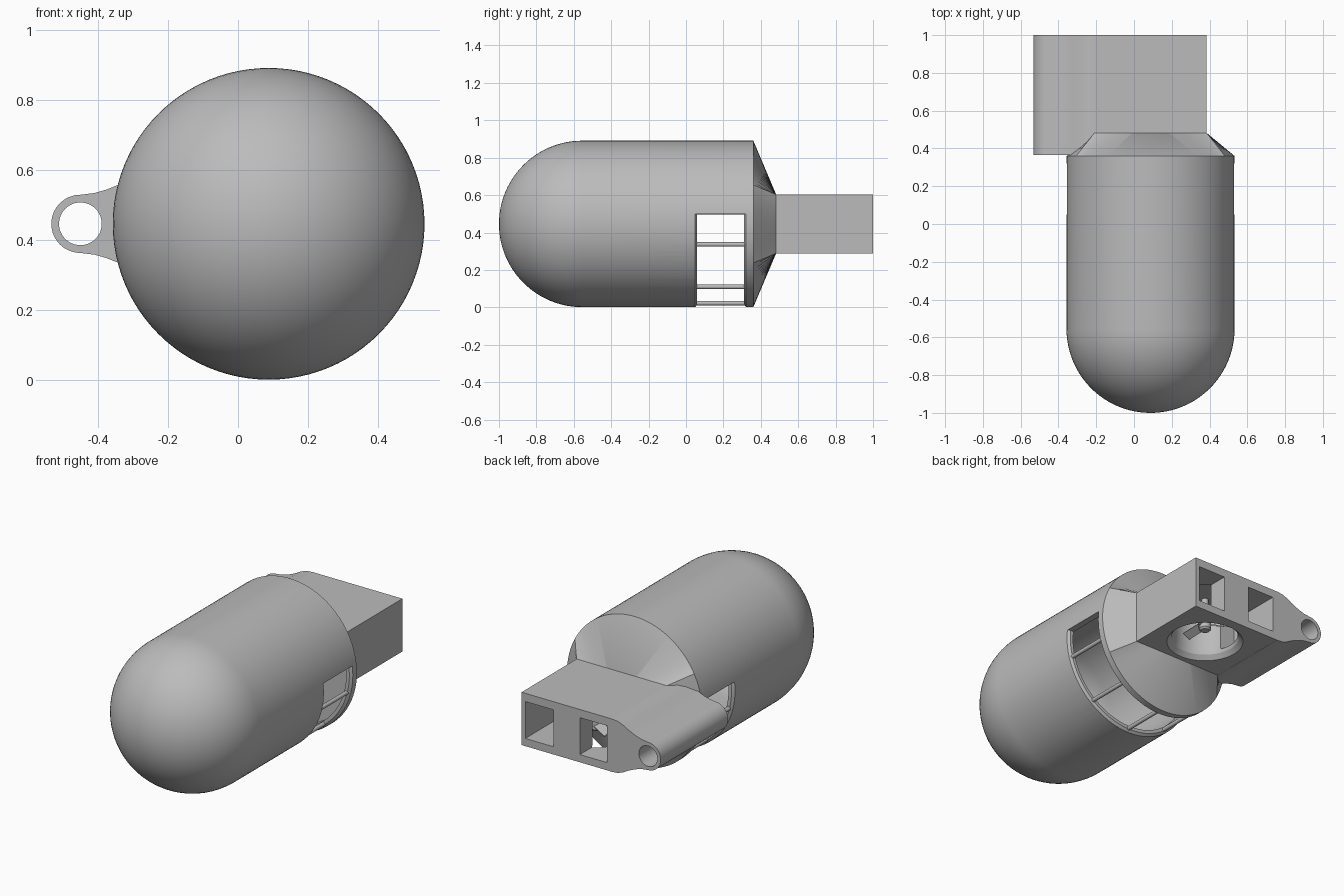
import bpy, bmesh
from math import sin, cos, pi, radians, atan2
from mathutils import Matrix

cube = bpy.data.objects.get("Cube")
if cube:
    bpy.data.objects.remove(cube, do_unlink=True)

CX, CZ, R = 0.0875, 0.446, 0.445          # body axis and radius
FAN_Y = 0.725
BOX_X, BOX_Z = (-0.21, 0.385), (0.289, 0.604)

grey = bpy.data.materials.new("plain_grey")
grey.use_nodes = True
grey.diffuse_color = (0.5, 0.5, 0.5, 1)
grey.node_tree.nodes["Principled BSDF"].inputs["Base Color"].default_value = (0.5, 0.5, 0.5, 1)


def finish(name, bm):
    bmesh.ops.remove_doubles(bm, verts=bm.verts, dist=1e-5)
    bmesh.ops.recalc_face_normals(bm, faces=bm.faces)
    mesh = bpy.data.meshes.new(name)
    bm.to_mesh(mesh)
    bm.free()
    mesh.materials.append(grey)
    obj = bpy.data.objects.new(name, mesh)
    bpy.context.collection.objects.link(obj)
    return obj


def around_y(r, h, a):
    return (CX + r * cos(a), h, CZ + r * sin(a))


def around_z(r, h, a):
    return (CX + r * cos(a), FAN_Y + r * sin(a), h)


def lathe(name, profile, place=around_y, steps=96, start=0, sweep=2 * pi):
    """Revolve a profile; a partial sweep closes the profile and caps its ends."""
    bm = bmesh.new()
    partial = sweep < 2 * pi - 0.01
    rings = [[bm.verts.new(place(r, h, start + sweep * i / steps)) for r, h in profile]
             for i in range(steps + partial)]
    n = len(profile)
    for i in range(steps):
        a, b = rings[i], rings[(i + 1) % len(rings)]
        for j in range(n if partial else n - 1):
            k = (j + 1) % n
            bm.faces.new((a[j], a[k], b[k], b[j]))
    if partial:
        bm.faces.new(rings[0])
        bm.faces.new(rings[-1])
    return finish(name, bm)


def extrude_y(name, outline, y0, y1):
    bm = bmesh.new()
    a = [bm.verts.new((x, y0, z)) for x, z in outline]
    b = [bm.verts.new((x, y1, z)) for x, z in outline]
    bm.faces.new(a)
    bm.faces.new(b)
    for i in range(len(a)):
        k = (i + 1) % len(a)
        bm.faces.new((a[i], a[k], b[k], b[i]))
    return finish(name, bm)


def block(name, xs, ys, zs):
    return extrude_y(name, [(xs[0], zs[0]), (xs[1], zs[0]), (xs[1], zs[1]), (xs[0], zs[1])], *ys)


def circle(x, z, r, a0=0, a1=2 * pi, n=48):
    return [(x + r * cos(a0 + (a1 - a0) * i / n), z + r * sin(a0 + (a1 - a0) * i / n)) for i in range(n)]


def cut(obj, *cutters):
    bpy.context.view_layer.objects.active = obj
    for c in cutters:
        c.hide_render = True
        mod = obj.modifiers.new("cut", 'BOOLEAN')
        mod.operation, mod.solver, mod.object = 'DIFFERENCE', 'EXACT', c
        bpy.ops.object.modifier_apply(modifier=mod.name)
        bpy.data.objects.remove(c, do_unlink=True)


parts = []

# Hollow capsule with a domed nose
INNER, DOME_Y = 0.41, -0.555
arc = [i * pi / 48 for i in range(25)]
profile = [(R * sin(t), DOME_Y - R * cos(t)) for t in arc] + [(R, 0.36), (INNER, 0.36)]
profile += [(INNER * sin(t), DOME_Y - INNER * cos(t)) for t in reversed(arc)]
body = lathe("capsule_body", profile)

# Intake window around the lower half, flared outwards
window = lathe("window_cutter", [(0.3, 0.06), (0.43, 0.06), (0.46, 0.037),
                                 (0.46, 0.333), (0.43, 0.31), (0.3, 0.31)],
               start=radians(-187), sweep=radians(194))
cut(body, window)
parts.append(body)

# Guard bars across the window
for i in range(5):
    a = radians(-15 - 37.5 * i)
    x, _, z = around_y(0.424, 0, a)
    parts.append(extrude_y(f"guard_bar_{i + 1}", circle(x, z, 0.012, n=16), 0.04, 0.33))

# Transition from the round body to the square housing
half_x, half_z = (BOX_X[1] - BOX_X[0]) / 2, (BOX_Z[1] - BOX_Z[0]) / 2
angles = [2 * pi * i / 96 for i in range(96)]
angles += [atan2(sz * half_z, sx * half_x) % (2 * pi) for sx in (-1, 1) for sz in (-1, 1)]
bm = bmesh.new()
ring, rect = [], []
for a in sorted(angles):
    reach = min(half_x / max(abs(cos(a)), 1e-6), half_z / max(abs(sin(a)), 1e-6))
    ring.append(bm.verts.new(around_y(R, 0.36, a)))
    rect.append(bm.verts.new(around_y(reach, 0.482, a)))
for i in range(len(ring)):
    k = (i + 1) % len(ring)
    bm.faces.new((ring[i], ring[k], rect[k], rect[i]))
bm.faces.new(ring)
bm.faces.new(rect)
parts.append(finish("tail_transition", bm))

# Fan housing with two rear outlets and a flared round opening below
housing = block("fan_housing", BOX_X, (0.475, 1.0), BOX_Z)
well = lathe("well_cutter", [(0, 0.25), (0.24, 0.25), (0.215, 0.288), (0.19, 0.315),
                             (0.18, 0.35), (0.18, 0.56), (0, 0.56)], around_z, 64)
outlets = [block("outlet_cutter", xs, (0.66, 1.1), (0.335, 0.555))
           for xs in ((0.175, 0.36), (-0.18, 0.0))]
cut(housing, well, *outlets)
parts.append(housing)

# Side fairing that carries the long tube
TX, TR = -0.45, 0.083
upper = [(-0.21, 0.158), (-0.25, 0.154), (-0.285, 0.141), (-0.315, 0.124),
         (-0.345, 0.11), (-0.375, 0.098), (-0.41, 0.088)]
outline = [(x, CZ + h) for x, h in upper]
outline += circle(TX, CZ, TR, pi / 2, 3 * pi / 2, 32)
outline += [(TX, CZ - TR)] + [(x, CZ - h) for x, h in reversed(upper)]
fairing = extrude_y("tube_fairing", outline, 0.365, 1.0)
cut(fairing, extrude_y("bore_cutter", circle(TX, CZ, 0.061), 0.2, 1.2))
parts.append(fairing)

# Fan hub, shaft and blades
parts.append(lathe("fan_shaft", [(0, 0.4), (0.02, 0.4), (0.02, 0.57), (0, 0.57)], around_z, 24))
parts.append(lathe("fan_hub", [(0, 0.36), (0.025, 0.36), (0.035, 0.37), (0.035, 0.43), (0, 0.43)],
                   around_z, 24))
for i in range(3):
    blade = block(f"fan_blade_{i + 1}", (0.02, 0.165), (-0.025, 0.025), (-0.004, 0.004))
    blade.data.transform(Matrix.Translation((CX, FAN_Y, 0.4))
                         @ Matrix.Rotation(2 * pi * i / 3 + 0.5, 4, 'Z')
                         @ Matrix.Rotation(radians(30), 4, 'X'))
    parts.append(blade)

# Smooth shading with crisp edges
bpy.ops.object.select_all(action='DESELECT')
for p in parts:
    p.select_set(True)
bpy.context.view_layer.objects.active = body
bpy.ops.object.shade_smooth_by_angle(angle=radians(25))
